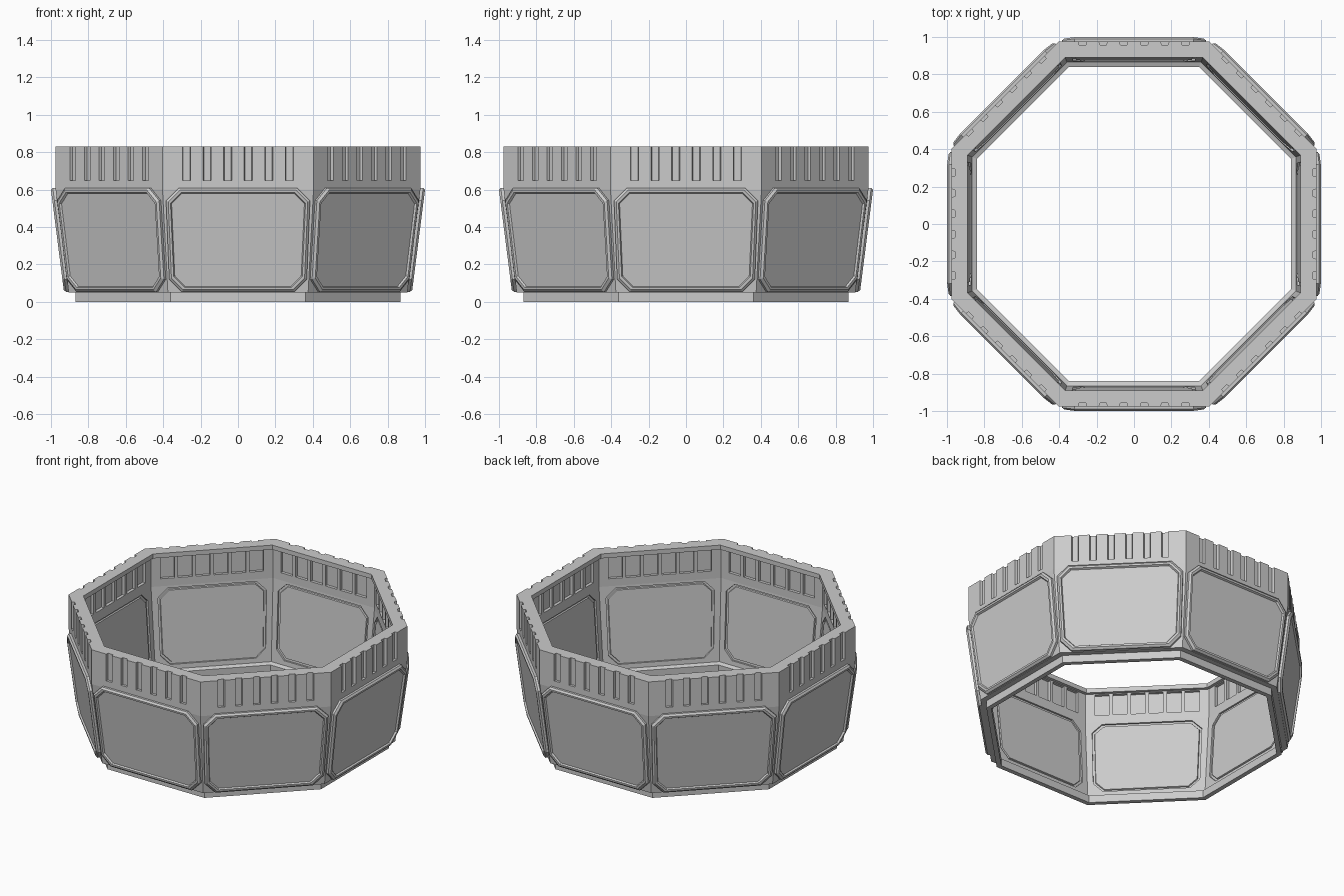
import bpy, bmesh
from math import cos, radians, pi, sin
from mathutils import Matrix

if "Cube" in bpy.data.objects:
    bpy.data.objects.remove(bpy.data.objects["Cube"])


def loft(bm, loops, caps=True):
    """Skin matching loops of points; optionally cap both ends."""
    rows = [[bm.verts.new(p) for p in lp] for lp in loops]
    n = len(rows[0])
    for a, b in zip(rows, rows[1:]):
        for i in range(n):
            bm.faces.new((a[i], a[(i + 1) % n], b[(i + 1) % n], b[i]))
    if caps:
        bm.faces.new(rows[0][::-1])
        bm.faces.new(rows[-1])


def finish(name, bm, around=True):
    """Turn bmesh into an object, copying it around all eight sides."""
    if around:
        geom = bm.verts[:] + bm.edges[:] + bm.faces[:]
        for k in range(1, 8):
            new = bmesh.ops.duplicate(bm, geom=geom)["geom"]
            bmesh.ops.rotate(bm, matrix=Matrix.Rotation(k * pi / 4, 3, 'Z'),
                             verts=[v for v in new if isinstance(v, bmesh.types.BMVert)])
    bmesh.ops.recalc_face_normals(bm, faces=bm.faces[:])
    me = bpy.data.meshes.new(name)
    bm.to_mesh(me)
    bm.free()
    ob = bpy.data.objects.new(name, me)
    bpy.context.collection.objects.link(ob)
    return ob


def outer(z):
    return 0.905 + 0.07 * (z - 0.05) / 0.55


def inner(z):
    return 0.865 + 0.045 * (z - 0.06) / 0.54


def panel_loop(inset, off, wall, z0, z1, wb, wt, c):
    """Chamfered panel outline lying on a sloping wall of the front side."""
    z0, z1, wb, wt, c = z0 + inset, z1 - inset, wb - inset, wt - inset, c - 0.4 * inset
    half = [(wb - c, z0), (wb, z0 + c), (wt, z1 - c), (wt - c, z1)]
    pts = half + [(-x, z) for x, z in reversed(half)]
    return [(x, -(wall(z) + off), z) for x, z in pts]


def slot(bm, x, w0, w1, y0, y1, z0, z1):
    """Vertical slot cutter, width w0 at y0 and w1 at y1."""
    loft(bm, [[(x - w0, y0, z), (x + w0, y0, z), (x + w1, y1, z), (x - w1, y1, z)]
              for z in (z0, z1)])


# octagonal wall: (apothem, z) profile swept around eight corners
profile = [(0.87, 0), (0.87, 0.05), (0.905, 0.05), (0.975, 0.6), (0.975, 0.83),
           (0.89, 0.83), (0.89, 0.80), (0.91, 0.80), (0.91, 0.6), (0.865, 0.06),
           (0.84, 0.05), (0.84, 0)]
bm = bmesh.new()
rings = []
for a, z in profile + profile[:1]:
    r = a / cos(pi / 8)
    rings.append([(r * cos(pi / 8 + k * pi / 4), r * sin(pi / 8 + k * pi / 4), z)
                  for k in range(8)])
loft(bm, rings, caps=False)
bmesh.ops.remove_doubles(bm, verts=bm.verts[:], dist=1e-5)
wall = finish("octagonal_wall", bm, around=False)

# cutters: outer rim slots, inner rim pockets, inner panel recesses
bm = bmesh.new()
for i in range(6):
    x = (i - 2.5) * 0.11
    slot(bm, x, 0.025, 0.018, -0.99, -0.958, 0.65, 0.9)
    slot(bm, x, 0.044, 0.044, -0.93, -0.88, 0.65, 0.795)
shape = (0.09, 0.585, 0.325, 0.335, 0.06)
loft(bm, [panel_loop(0, -0.05, inner, *shape), panel_loop(0, 0.012, inner, *shape)])
cutter = finish("wall_cutter", bm)
cutter.hide_render = True
mod = wall.modifiers.new("cuts", 'BOOLEAN')
mod.object = cutter
mod.solver = 'EXACT'
bpy.context.view_layer.objects.active = wall
wall.select_set(True)
bpy.ops.object.modifier_apply(modifier="cuts")
bpy.data.objects.remove(cutter)

# raised outer panels: bevelled frame around a sunken plate
bm = bmesh.new()
shape = (0.053, 0.61, 0.368, 0.385, 0.068)
steps = [(0, -0.012), (0, 0.014), (0.012, 0.025), (0.024, 0.025), (0.03, 0.014)]
loft(bm, [panel_loop(i, o, outer, *shape) for i, o in steps])
finish("outer_panels", bm)

# thin raised plates inside each inner recess
bm = bmesh.new()
shape = (0.102, 0.573, 0.313, 0.323, 0.055)
loft(bm, [panel_loop(0, 0.014, inner, *shape), panel_loop(0.004, 0.004, inner, *shape)])
finish("inner_panels", bm)
